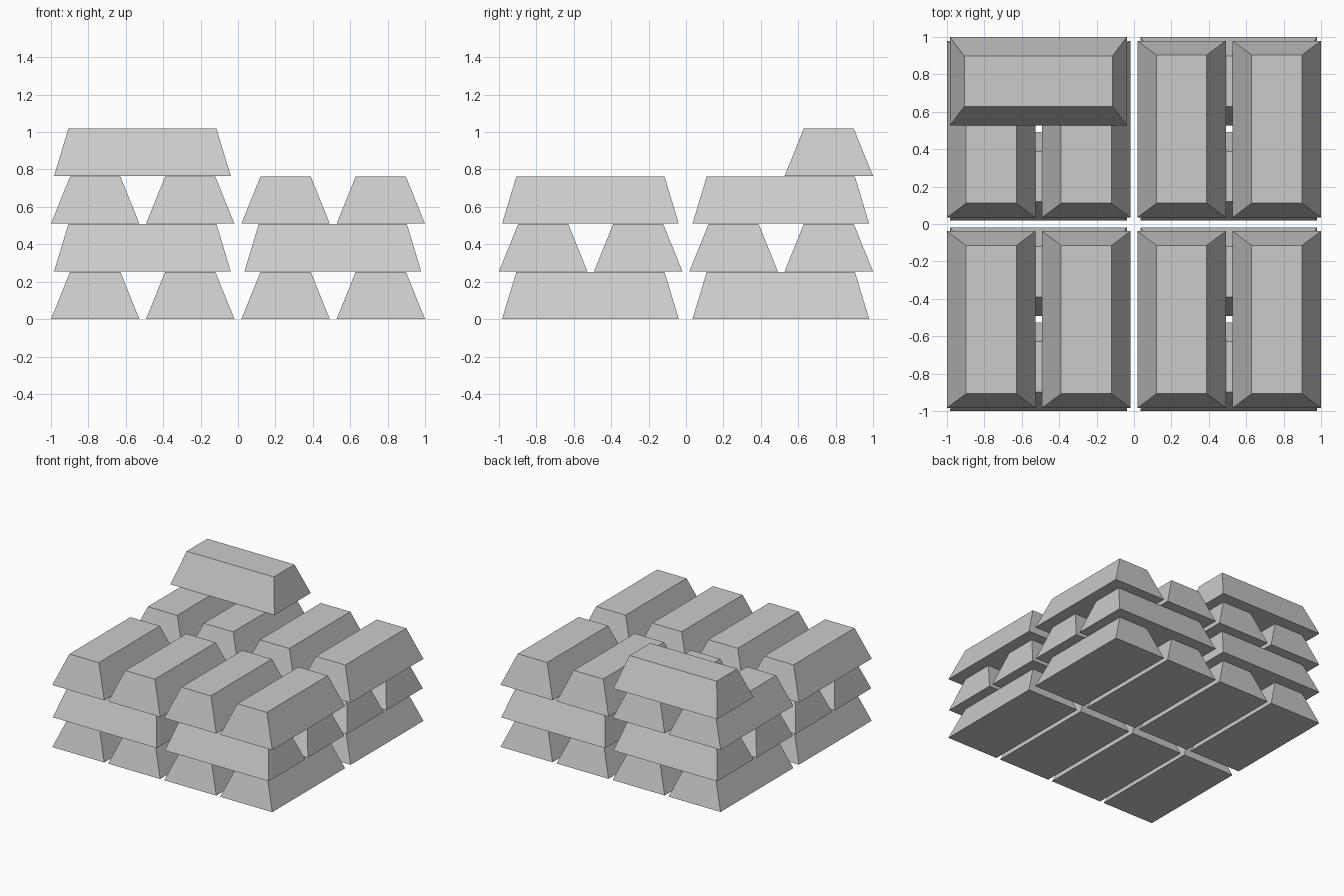
import bpy
import math

if "Cube" in bpy.data.objects:
    bpy.data.objects.remove(bpy.data.objects["Cube"])

PITCH, HEIGHT = 0.255, 0.253          # layer spacing and bar height
BASE = (0.2365, 0.4725)               # half width / half length at the bottom
TOP = (0.134, 0.396)                  # half width / half length at the top
ACROSS = (-0.7635, -0.2555, 0.2545, 0.7635)  # bar centres side by side
ALONG = (-0.511, 0.507)               # bar centres end to end


def bar_mesh():
    """Tapered ingot, long axis on y, base at z = 0."""
    corners = ((-1, -1), (1, -1), (1, 1), (-1, 1))
    verts = [(sx * hx, sy * hy, z)
             for (hx, hy), z in ((BASE, 0), (TOP, HEIGHT))
             for sx, sy in corners]
    faces = [(3, 2, 1, 0), (4, 5, 6, 7)]
    faces += [(i, (i + 1) % 4, (i + 1) % 4 + 4, i + 4) for i in range(4)]
    mesh = bpy.data.meshes.new("bar")
    mesh.from_pydata(verts, [], faces)
    return mesh


BAR = bar_mesh()


def add_bar(layer, across, along):
    """Odd layers are turned so the bars run along x."""
    turned = layer % 2 == 1
    ob = bpy.data.objects.new(f"bar_layer_{layer + 1}", BAR)
    x, y = (along, across) if turned else (across, along)
    ob.location = (x, y, layer * PITCH)
    ob.rotation_euler.z = math.pi / 2 if turned else 0
    bpy.context.collection.objects.link(ob)


# Three full layers, alternating direction
for layer in range(3):
    for a in ACROSS:
        for b in ALONG:
            add_bar(layer, a, b)

# Single bar on top at the back left
add_bar(3, ACROSS[-1], ALONG[0])
